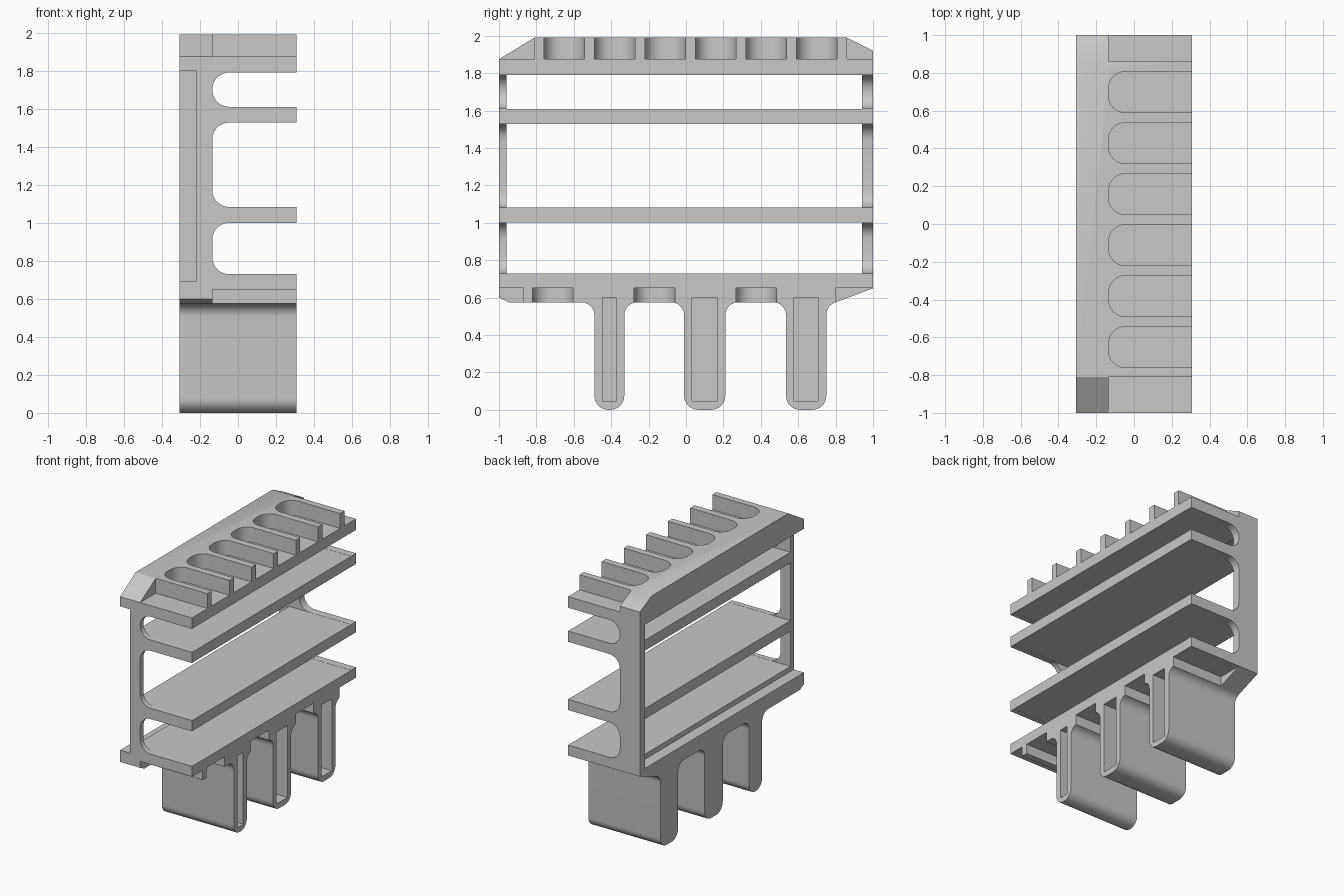
import bpy, bmesh, math
from mathutils import Vector

if "Cube" in bpy.data.objects:
    bpy.data.objects.remove(bpy.data.objects["Cube"])

grey = bpy.data.materials.new("plain grey")
grey.use_nodes = True
COLOUR = (0.58, 0.58, 0.58, 1)
grey.diffuse_color = COLOUR
for node in grey.node_tree.nodes:
    if node.type == 'BSDF_PRINCIPLED':
        node.inputs["Base Color"].default_value = COLOUR


def rounded(corners, steps=8):
    """Outline from (u, v) or (u, v, radius) corners."""
    out = []
    n = len(corners)
    for i, c in enumerate(corners):
        p = Vector((c[0], c[1], 0))
        if len(c) < 3:
            out.append(p)
            continue
        a = (Vector((*corners[i - 1][:2], 0)) - p).normalized()
        b = (Vector((*corners[(i + 1) % n][:2], 0)) - p).normalized()
        half = a.angle(b) / 2
        centre = p + (a + b).normalized() * c[2] / math.sin(half)
        reach = c[2] / math.tan(half)
        start = (p + a * reach - centre).normalized()
        end = (p + b * reach - centre).normalized()
        out += [centre + start.slerp(end, k / steps) * c[2] for k in range(steps + 1)]
    return out


def prism(name, corners, axis, low, high):
    """Extrude an outline along an axis."""
    place = {'X': lambda u, v: (low, u, v),
             'Y': lambda u, v: (u, low, v),
             'Z': lambda u, v: (u, v, low)}[axis]
    shift = Vector([(high - low) * (axis == a) for a in 'XYZ'])
    bm = bmesh.new()
    face = bm.faces.new([bm.verts.new(place(p.x, p.y)) for p in rounded(corners)])
    ext = bmesh.ops.extrude_face_region(bm, geom=[face])
    verts = [g for g in ext["geom"] if isinstance(g, bmesh.types.BMVert)]
    bmesh.ops.translate(bm, vec=shift, verts=verts)
    bmesh.ops.recalc_face_normals(bm, faces=bm.faces)
    mesh = bpy.data.meshes.new(name)
    bm.to_mesh(mesh)
    bm.free()
    mesh.materials.append(grey)
    obj = bpy.data.objects.new(name, mesh)
    bpy.context.collection.objects.link(obj)
    return obj


def cut(corners, axis, low, high):
    """Subtract a prism from the rack."""
    cutter = prism("cutter", corners, axis, low, high)
    cutter.hide_render = True
    mod = rack.modifiers.new("cut", 'BOOLEAN')
    mod.operation, mod.solver, mod.object = 'DIFFERENCE', 'EXACT', cutter
    bpy.context.view_layer.objects.active = rack
    bpy.ops.object.modifier_apply(modifier=mod.name)
    bpy.data.objects.remove(cutter)


def box(u0, u1, v0, v1):
    return [(u0, v0), (u1, v0), (u1, v1), (u0, v1)]


BACK, FRONT, SPINE, OUT = -0.307, 0.307, -0.135, 0.4
UNDER, FLOOR, DECK, TOP = 0.575, 0.65, 1.875, 1.99
legs = [(-0.49, -0.33), (-0.01, 0.21), (0.535, 0.75)]

# Solid side silhouette with rounded legs
outline = [(-1, 0.6), (-0.95, UNDER)]
for y0, y1 in legs:
    last = y1 == legs[-1][1]
    outline += [(y0, UNDER, 0.07), (y0, 0, 0.075), (y1, 0, 0.075),
                (y1, 0.556 if last else UNDER, 0.07)]
outline += [(1, FLOOR), (1, 1.92), (0.86, TOP), (-0.81, TOP), (-1, DECK)]
rack = prism("shelf_rack", outline, 'X', BACK, FRONT)

# Stepped ends above the deck and below the floor
for y0, y1 in ((-1.1, -0.81), (0.86, 1.1)):
    cut(box(SPINE, OUT, y0, y1), 'Z', DECK, 2.1)
for y0, y1 in ((-1.1, -0.87), (0.8, 1.1)):
    cut(box(SPINE, OUT, y0, y1), 'Z', 0.5, FLOOR)


def slot(y0, z0, z1, width=0.217):
    y1 = y0 + width
    cut([(SPINE, y0, 0.09), (OUT, y0), (OUT, y1), (SPINE, y1, 0.09)], 'Z', z0, z1)


# Rounded slots on the deck and under the floor
for i in range(6):
    slot(-0.76 + 0.27 * i, DECK, 2.1)
for i in range(3):
    slot(-0.82 + 0.543 * i, 0.55, FLOOR)

# Bays between shelves, with filleted end walls
for z0, z1 in ((0.73, 1.0), (1.083, 1.527), (1.61, 1.79)):
    cut(box(-0.96, 0.94, z0 - 0.001, z1 + 0.001), 'X', -OUT, OUT)
    cut([(SPINE, z0, 0.088), (OUT, z0), (OUT, z1), (SPINE, z1, 0.088)], 'Y', -1.1, 1.1)

# Rebate for a back panel sliding in from one end
cut(box(-OUT, -0.22, -1.1, 0.94), 'Z', 0.69, 1.8)

# Hollow legs
for y0, y1 in legs:
    cut(box(y0 + 0.043, y1 - 0.045, 0.045, 0.6), 'X', SPINE, OUT)

# Smooth the fillets, keep hard edges
bpy.ops.object.select_all(action='DESELECT')
rack.select_set(True)
bpy.context.view_layer.objects.active = rack
bpy.ops.object.shade_smooth_by_angle(angle=math.radians(30))
